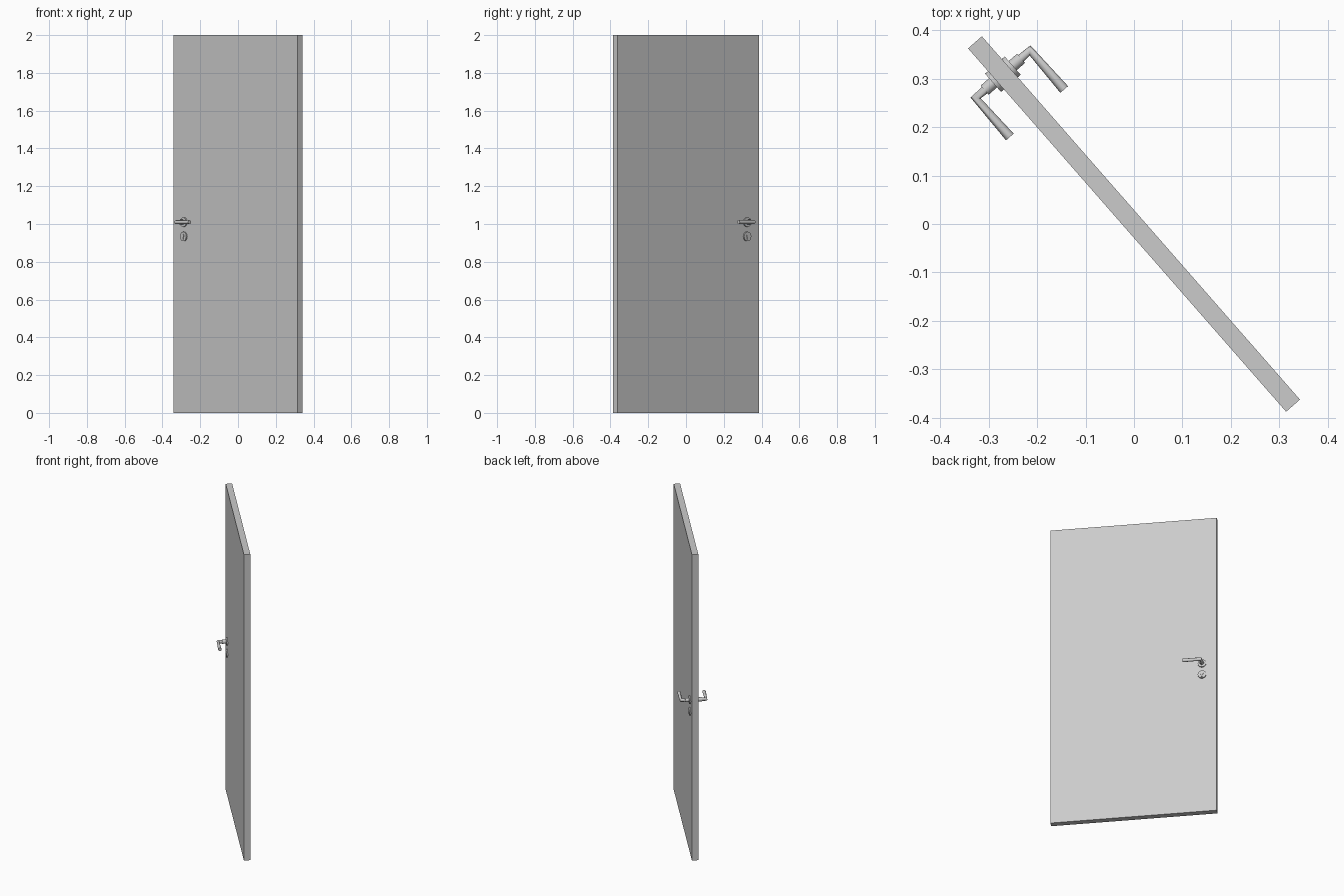
import bpy, math
from mathutils import Matrix, Vector

cube = bpy.data.objects.get("Cube")
if cube:
    bpy.data.objects.remove(cube, do_unlink=True)


def material(name, value):
    m = bpy.data.materials.new(name)
    m.use_nodes = True
    m.diffuse_color = (value, value, value, 1)
    m.node_tree.nodes["Principled BSDF"].inputs["Base Color"].default_value = m.diffuse_color
    return m


door_paint = material("light grey paint", 0.6)
metal = material("brushed metal", 0.6)

# The door stands swung open; every part is built in its own frame, then turned
SWING = Matrix.Rotation(math.radians(-48.8), 4, 'Z')
WIDTH, THICK, HEIGHT = 0.997, 0.038, 2.0
FACE = THICK / 2
PIVOT_X, LEVER_Z, LOCK_Z = -0.411, 1.01, 0.934
LEVER_R, REACH = 0.0105, 0.0745


def finish(name, mat, smooth=True):
    ob = bpy.context.object
    ob.name = name
    ob.data.materials.clear()
    ob.data.materials.append(mat)
    if smooth:
        bpy.ops.object.shade_smooth_by_angle(angle=math.radians(35))
    ob.matrix_world = SWING @ ob.matrix_basis
    return ob


def box(name, centre, size, mat):
    bpy.ops.mesh.primitive_cube_add(size=1)
    ob = bpy.context.object
    ob.data.transform(Matrix.Diagonal((*size, 1)))
    ob.location = centre
    return finish(name, mat, False)


def rod(name, start, end, radius, mat):
    a, b = Vector(start), Vector(end)
    bpy.ops.mesh.primitive_cylinder_add(vertices=24, radius=radius, depth=(b - a).length)
    ob = bpy.context.object
    ob.matrix_basis = Matrix.Translation((a + b) / 2) @ (b - a).to_track_quat('Z', 'Y').to_matrix().to_4x4()
    return finish(name, mat)


# Door leaf
box("door_leaf", (0, 0, HEIGHT / 2), (WIDTH, THICK, HEIGHT), door_paint)

# Matching handle and lock set on both faces
for side, label in ((-1, "front"), (1, "back")):
    def at(x, y, z):
        return (x, side * y, z)

    rod(label + "_handle_rose", at(PIVOT_X, FACE, LEVER_Z), at(PIVOT_X, FACE + 0.008, LEVER_Z), 0.025, metal)
    rod(label + "_handle_collar", at(PIVOT_X, FACE, LEVER_Z), at(PIVOT_X, 0.05, LEVER_Z), 0.0125, metal)

    # Mitred lever: one bent tube
    curve = bpy.data.curves.new(label + "_lever", 'CURVE')
    curve.dimensions = '3D'
    curve.bevel_depth = LEVER_R
    curve.bevel_resolution = 4
    curve.use_fill_caps = True
    path = curve.splines.new('POLY')
    path.points.add(2)
    stops = (at(PIVOT_X, FACE, LEVER_Z), at(PIVOT_X, REACH, LEVER_Z), at(-0.304, REACH, LEVER_Z))
    for point, co in zip(path.points, stops):
        point.co = (*co, 1)
    lever = bpy.data.objects.new(label + "_lever", curve)
    bpy.context.collection.objects.link(lever)
    bpy.ops.object.select_all(action='DESELECT')
    lever.select_set(True)
    bpy.context.view_layer.objects.active = lever
    bpy.ops.object.convert(target='MESH')
    finish(label + "_lever", metal)

    # Lock rose with its key cylinder
    rod(label + "_lock_rose", at(PIVOT_X, FACE, LOCK_Z), at(PIVOT_X, FACE + 0.008, LOCK_Z), 0.025, metal)
    rod(label + "_lock_cylinder", at(PIVOT_X, FACE, LOCK_Z + 0.004), at(PIVOT_X, FACE + 0.011, LOCK_Z + 0.004), 0.0085, metal)
    box(label + "_lock_body", at(PIVOT_X, FACE + 0.005, LOCK_Z - 0.008), (0.009, 0.012, 0.016), metal)
